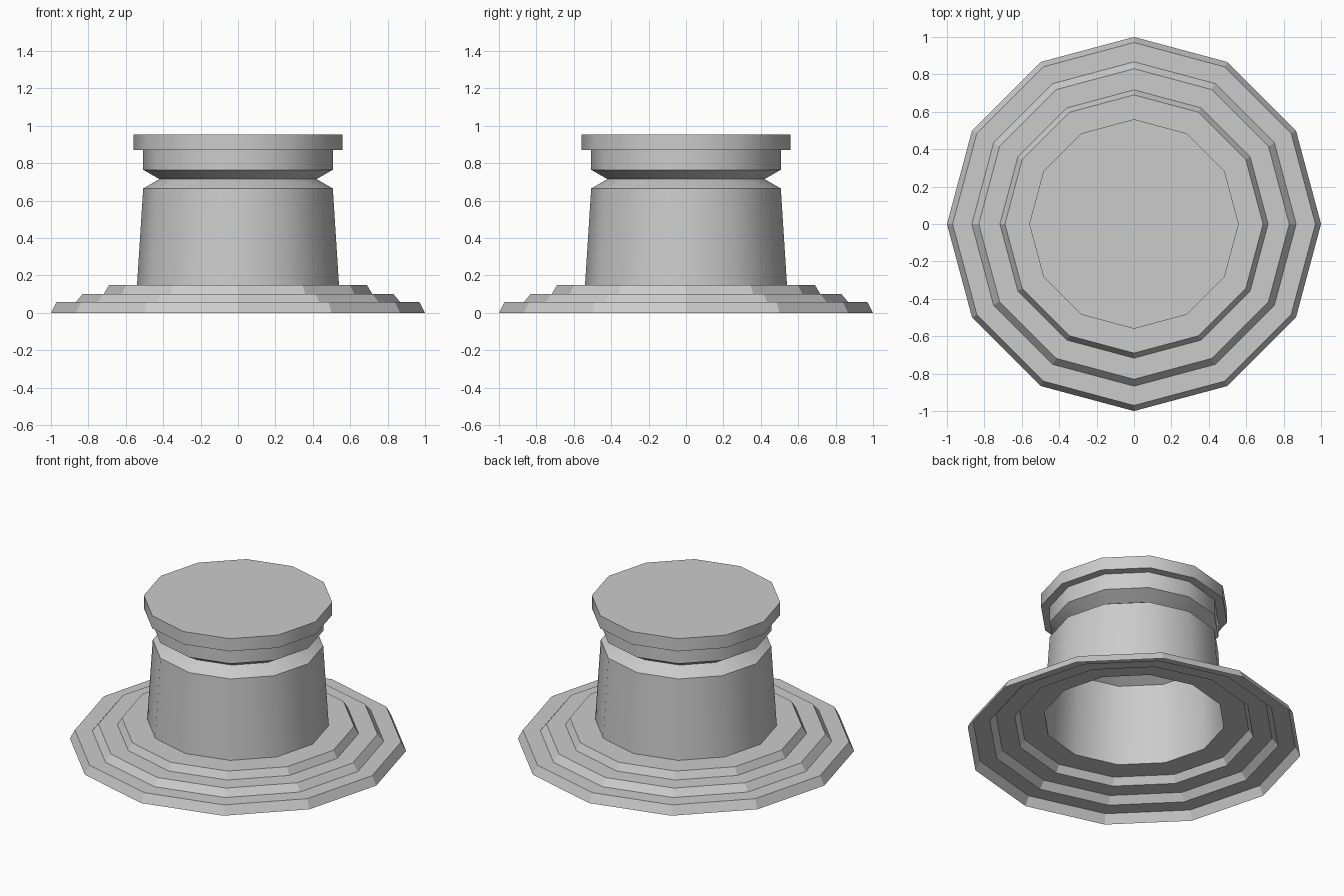
import bpy
import bmesh
import math

SIDES = 12

default_cube = bpy.data.objects.get("Cube")
if default_cube:
    bpy.data.objects.remove(default_cube, do_unlink=True)

# Plain grey material
grey = bpy.data.materials.new("plain grey")
grey.use_nodes = True
colour = (0.6, 0.6, 0.6, 1)
grey.diffuse_color = colour
grey.node_tree.nodes["Principled BSDF"].inputs["Base Color"].default_value = colour


def lathe(name, profile, cap_top=False, smooth=False):
    """Turn a (radius, height) profile into an open twelve-sided shell."""
    bm = bmesh.new()
    rings = []
    for radius, z in profile:
        ring = []
        for i in range(SIDES):
            a = math.tau * i / SIDES
            ring.append(bm.verts.new((radius * math.cos(a), radius * math.sin(a), z)))
        rings.append(ring)
    for low, high in zip(rings, rings[1:]):
        for i in range(SIDES):
            j = (i + 1) % SIDES
            bm.faces.new((low[i], low[j], high[j], high[i]))
    if cap_top:
        bm.faces.new(rings[-1])
    mesh = bpy.data.meshes.new(name)
    bm.to_mesh(mesh)
    bm.free()
    mesh.materials.append(grey)
    obj = bpy.data.objects.new(name, mesh)
    bpy.context.collection.objects.link(obj)
    if smooth:
        bpy.ops.object.select_all(action="DESELECT")
        obj.select_set(True)
        bpy.context.view_layer.objects.active = obj
        bpy.ops.object.shade_smooth_by_angle(angle=math.radians(32))
    return obj


# Three faceted steps, hollow underneath
lathe("stepped_base", [
    (1.0, 0), (0.97, 0.057),
    (0.867, 0.057), (0.83, 0.102),
    (0.717, 0.102), (0.69, 0.148),
    (0.54, 0.148),
])

# Tapered column with a pinched neck and a flat overhanging lid
lathe("column_and_lid", [
    (0.54, 0.148), (0.507, 0.665),
    (0.42, 0.715), (0.507, 0.765),
    (0.507, 0.87), (0.56, 0.87),
    (0.56, 0.953),
], cap_top=True, smooth=True)
